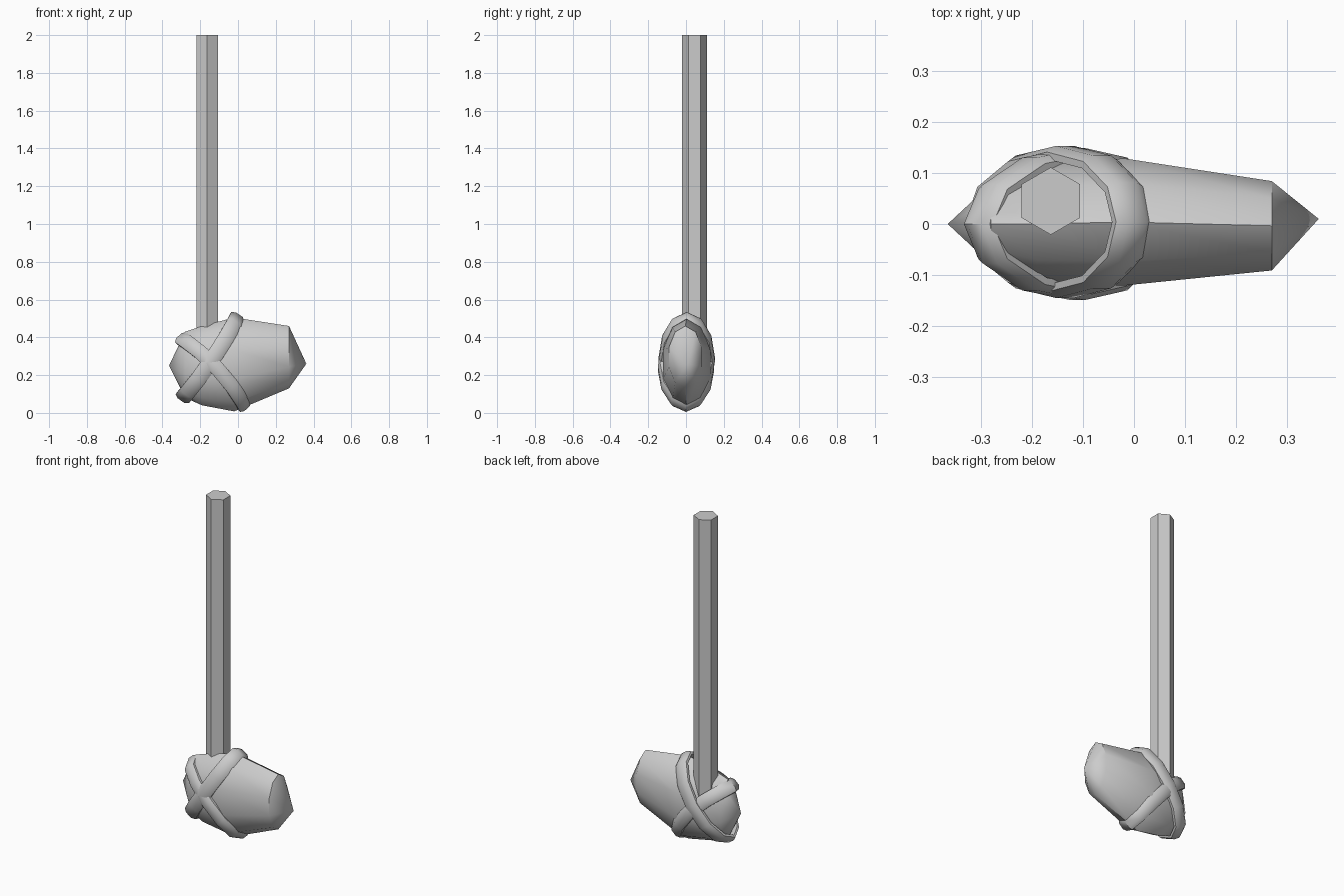
import bpy, math
from mathutils import Vector

if "Cube" in bpy.data.objects:
    bpy.data.objects.remove(bpy.data.objects["Cube"])


def make(name, verts, faces, angle):
    mesh = bpy.data.meshes.new(name)
    mesh.from_pydata(verts, [], faces)
    mesh.validate()
    ob = bpy.data.objects.new(name, mesh)
    bpy.context.collection.objects.link(ob)
    bpy.ops.object.select_all(action='DESELECT')
    ob.select_set(True)
    bpy.context.view_layer.objects.active = ob
    bpy.ops.object.mode_set(mode='EDIT')
    bpy.ops.mesh.select_all(action='SELECT')
    bpy.ops.mesh.normals_make_consistent(inside=False)
    bpy.ops.object.mode_set(mode='OBJECT')
    bpy.ops.object.shade_smooth_by_angle(angle=math.radians(angle))
    return ob


# Stone head: rounded sections lofted along x, closed by a point at each end
# (x, z low, z high, y low, y high)
sections = [(-0.28, 0.08, 0.43, -0.08, 0.08),
            (-0.19, 0.04, 0.46, -0.115, 0.115),
            (-0.02, 0.008, 0.505, -0.122, 0.13),
            (0.27, 0.13, 0.46, -0.092, 0.085)]
N = 10
verts, faces = [], []
for x, z0, z1, y0, y1 in sections:
    for i in range(N):
        a = 2 * math.pi * i / N + math.pi / 2
        verts.append((x, (y0 + y1) / 2 + (y1 - y0) / 2 * math.cos(a) * 1.04,
                      (z0 + z1) / 2 + (z1 - z0) / 2 * math.sin(a)))
for s in range(len(sections) - 1):
    for i in range(N):
        j = (i + 1) % N
        faces.append((s * N + i, s * N + j, (s + 1) * N + j, (s + 1) * N + i))
left, right = len(verts), len(verts) + 1
verts += [(-0.365, 0.0, 0.25), (0.362, 0.01, 0.26)]
last = (len(sections) - 1) * N
for i in range(N):
    j = (i + 1) % N
    faces += [(left, j, i), (right, last + i, last + j)]
make("stone_head", verts, faces, 40)

# Handle: six-sided shaft set into the stone
bpy.ops.mesh.primitive_cylinder_add(vertices=6, radius=0.066, depth=1.8,
                                    location=(-0.163, 0.045, 1.1))
bpy.context.object.name = "handle"
bpy.ops.object.shade_smooth_by_angle(angle=math.radians(65))
bpy.ops.object.shade_flat()


# Binding straps: bowed oval loops with a domed ribbon section
def strap(name, start, end, bow, half_y, y_mid, width, segs=12):
    a, b = Vector((start[0], 0, start[1])), Vector((end[0], 0, end[1]))
    d = (b - a) / 2
    u = d.normalized()
    n = Vector((u.z, 0, -u.x))
    mid = (a + b) / 2 + Vector((0, y_mid, 0))
    section = [(-1, -0.014), (-1, 0.0), (-0.5, 0.012), (0.5, 0.012), (1, 0.0), (1, -0.014)]
    k = len(section)
    vs, fs = [], []
    for i in range(segs):
        t = 2 * math.pi * i / segs
        c, s = math.cos(t), math.sin(t)
        out = (u * (c / d.length) + Vector((0, s / half_y, 0))).normalized()
        base = mid + d * c + Vector((0, half_y * s, 0)) + n * bow * s * s
        for w, h in section:
            vs.append(base + n * w * width / 2 + out * h)
        for q in range(k):
            r, m = (q + 1) % k, (i + 1) % segs
            fs.append((i * k + q, i * k + r, m * k + r, m * k + q))
    make(name, vs, fs, 50)


strap("strap_falling", (0.04, 0.032), (-0.305, 0.40), 0.03, 0.137, 0.0, 0.078)
strap("strap_rising", (-0.295, 0.075), (0.0, 0.51), 0.015, 0.137, 0.004, 0.085)
